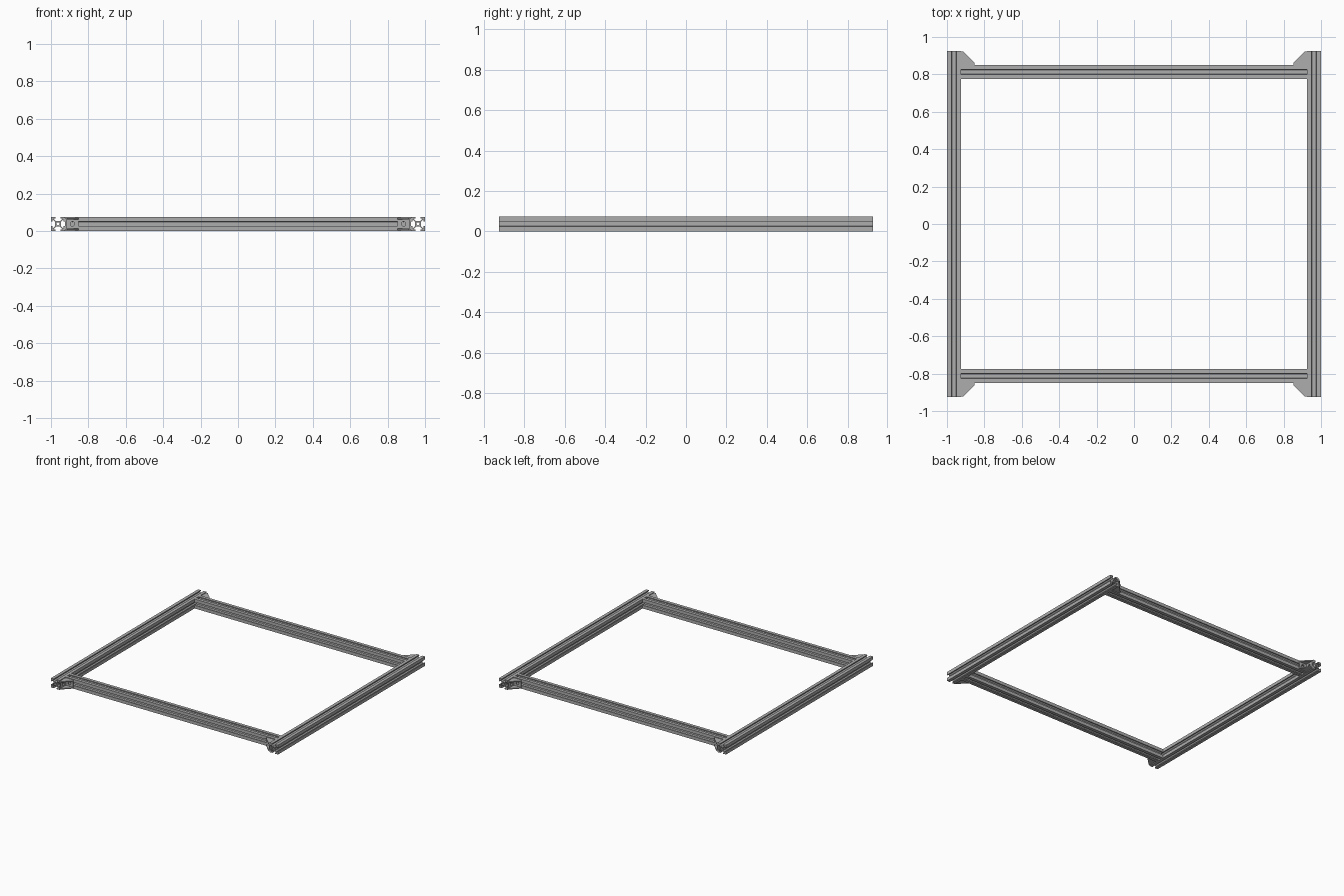
import bpy, bmesh, math
from mathutils import Matrix, Vector

if "Cube" in bpy.data.objects:
    bpy.data.objects.remove(bpy.data.objects["Cube"])

grey = bpy.data.materials.new("aluminium grey")
grey.diffuse_color = (0.42, 0.42, 0.42, 1)
grey.use_nodes = True
grey.node_tree.nodes["Principled BSDF"].inputs["Base Color"].default_value = grey.diffuse_color

S = 0.075          # rail width
H = S / 2


def prism(bm, loops, length, mat):
    """Fill 2D loops (outline, then holes), extrude along local z, place with mat."""
    part = bmesh.new()
    edges = []
    for loop in loops:
        vs = [part.verts.new((x, y, 0)) for x, y in loop]
        edges += [part.edges.new((vs[i], vs[i - 1])) for i in range(len(vs))]
    bmesh.ops.triangle_fill(part, edges=edges, use_beauty=True, use_dissolve=False)
    ext = bmesh.ops.extrude_face_region(part, geom=part.faces[:])
    moved = [g for g in ext["geom"] if isinstance(g, bmesh.types.BMVert)]
    bmesh.ops.translate(part, vec=(0, 0, length), verts=moved)
    part.transform(mat)
    bmesh.ops.recalc_face_normals(part, faces=part.faces[:])
    tmp = bpy.data.meshes.new("tmp")
    part.to_mesh(tmp)
    part.free()
    bm.from_mesh(tmp)
    bpy.data.meshes.remove(tmp)


def finish(name, bm):
    bmesh.ops.recalc_face_normals(bm, faces=bm.faces[:])
    me = bpy.data.meshes.new(name)
    bm.to_mesh(me)
    bm.free()
    me.materials.append(grey)
    ob = bpy.data.objects.new(name, me)
    bpy.context.collection.objects.link(ob)
    return ob


def frame(origin, x, y, z):
    """Matrix from three axes and an origin."""
    m = Matrix((x, y, z)).transposed().to_4x4()
    m.translation = Vector(origin)
    return m


def circle(cx, cy, r, n):
    return [(cx + r * math.cos(2 * math.pi * i / n),
             cy + r * math.sin(2 * math.pi * i / n)) for i in range(n)]


# T-slot cross-section: one slot side from its core to the corner, turned four times
half = [(0.011, 0.015), (0.021, 0.025), (0.021, 0.030), (0.0125, 0.030), (0.0125, H)]
side = [(-x, y) for x, y in half[::-1]] 
side = side + half
side = [(-H, H)] + side
profile = []
for k in range(4):
    c, s = round(math.cos(k * math.pi / 2)), round(math.sin(k * math.pi / 2))
    profile += [(c * x + s * y, -s * x + c * y) for x, y in side]
bore = circle(0, 0, 0.008, 12)

X, Y, Z = (1, 0, 0), (0, 1, 0), (0, 0, 1)

for sgn, label in ((-1, "left"), (1, "right")):
    # long side rails
    bm = bmesh.new()
    prism(bm, [profile, bore], 1.85,
          frame((sgn * (1 - H), 0.925, H), X, Z, (0, -1, 0)))
    finish(label + "_rail", bm)

for sgn, label in ((-1, "front"), (1, "back")):
    # cross rails between the side rails
    bm = bmesh.new()
    prism(bm, [profile, bore], 1.85,
          frame((-0.925, sgn * (0.85 - H), H), Y, Z, X))
    finish(label + "_rail", bm)

# Corner brackets: two drilled flanges and two triangular cheeks
L, T, Z0, Z1 = 0.072, 0.008, 0.006, 0.069
plate = [(0, Z0), (L, Z0), (L, Z1), (0, Z1)]
hole = circle(0.04, H, 0.012, 12)
cheek = [(T, T), (L, T), (L, 0.013), (0.013, L), (T, L)]
for sx, lx in ((-1, "left"), (1, "right")):
    for sy, ly in ((-1, "front"), (1, "back")):
        o = Vector((sx * 0.925, sy * 0.85, 0))
        u, v = (-sx, 0, 0), (0, sy, 0)     # along cross rail, along side rail
        bm = bmesh.new()
        prism(bm, [plate, hole], T, frame(o, u, Z, v))
        prism(bm, [plate, hole], T, frame(o, v, Z, u))
        for z in (Z0, Z1 - T):
            prism(bm, [cheek], T, frame(o + Vector((0, 0, z)), u, v, Z))
        finish(ly + "_" + lx + "_bracket", bm)
